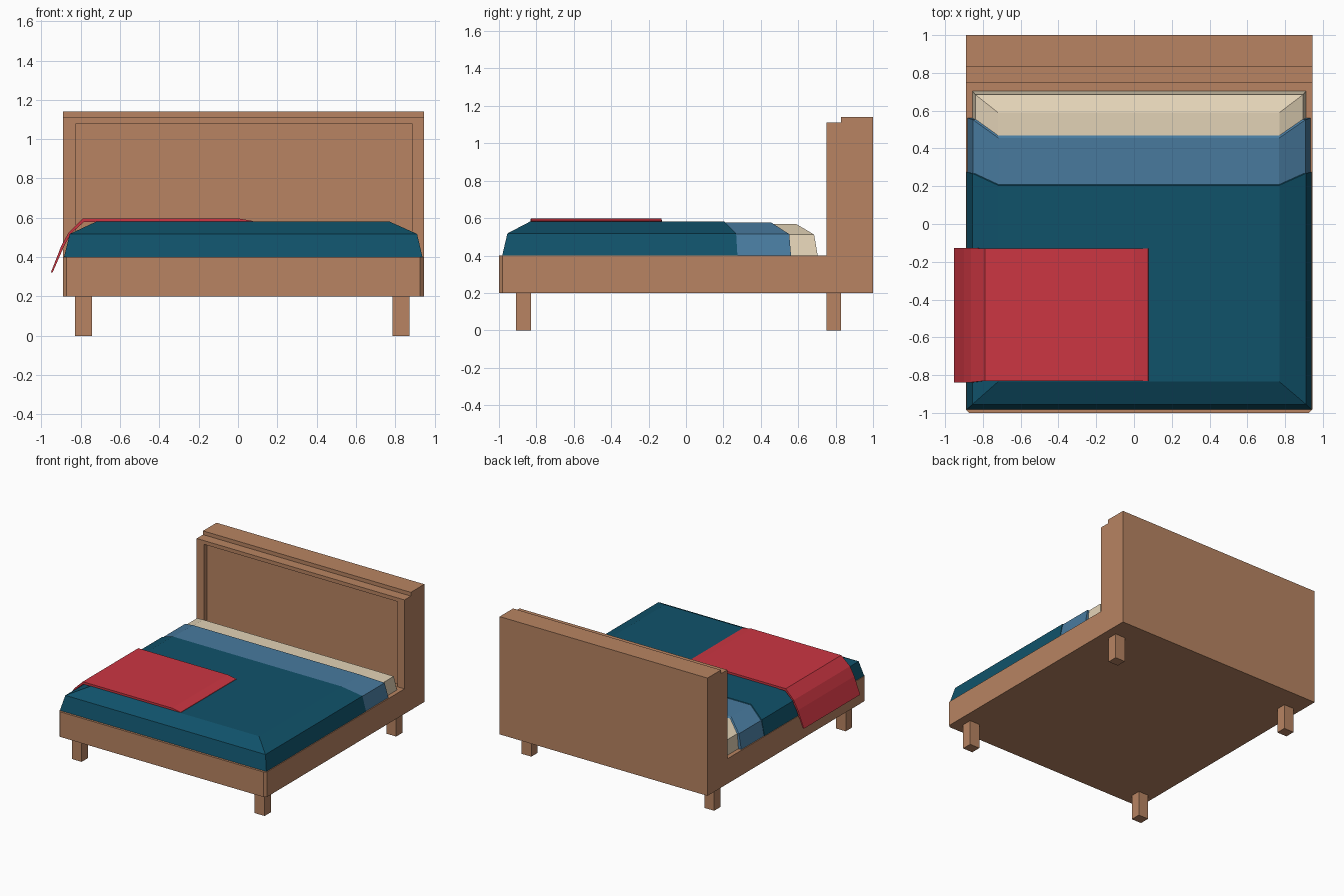
import bpy, bmesh
from mathutils import Vector

if "Cube" in bpy.data.objects:
    bpy.data.objects.remove(bpy.data.objects["Cube"])


def material(name, rgb):
    m = bpy.data.materials.new(name)
    lin = [((c / 255 + 0.055) / 1.055) ** 2.4 for c in rgb]
    m.diffuse_color = (*lin, 1)
    m.use_nodes = True
    m.node_tree.nodes["Principled BSDF"].inputs["Base Color"].default_value = m.diffuse_color
    return m


WOOD = material("warm wood", (184, 132, 98))
TEAL = material("dark teal", (16, 82, 106))
BLUE = material("soft blue", (72, 122, 158))
CREAM = material("cream", (226, 210, 182))
RED = material("red", (204, 54, 66))


def finish(bm, name, mat):
    bmesh.ops.recalc_face_normals(bm, faces=bm.faces[:])
    me = bpy.data.meshes.new(name)
    bm.to_mesh(me)
    bm.free()
    me.materials.append(mat)
    ob = bpy.data.objects.new(name, me)
    bpy.context.collection.objects.link(ob)
    return ob


def loft(name, rings, mat):
    """Closed solid through rectangles (z, x0, x1, y0, y1)."""
    bm = bmesh.new()
    loops = [[bm.verts.new((x, y, z)) for x, y in ((x0, y0), (x1, y0), (x1, y1), (x0, y1))]
             for z, x0, x1, y0, y1 in rings]
    for a, b in zip(loops, loops[1:]):
        for i in range(4):
            j = (i + 1) % 4
            bm.faces.new((a[i], a[j], b[j], b[i]))
    bm.faces.new(loops[0])
    bm.faces.new(loops[-1])
    return finish(bm, name, mat)


def box(name, x0, x1, y0, y1, z0, z1, mat):
    return loft(name, [(z0, x0, x1, y0, y1), (z1, x0, x1, y0, y1)], mat)


def extruded(points, vec):
    """bmesh prism from a closed outline."""
    bm = bmesh.new()
    face = bm.faces.new([bm.verts.new(p) for p in points])
    geo = bmesh.ops.extrude_face_region(bm, geom=[face])["geom"]
    verts = [g for g in geo if isinstance(g, bmesh.types.BMVert)]
    bmesh.ops.translate(bm, verts=verts, vec=Vector(vec))
    return bm


# Bed frame: base and stepped headboard in one side profile
X0, X1 = -0.89, 0.945
side = [(-1, .2), (1, .2), (1, 1.14), (.83, 1.14), (.83, 1.11), (.75, 1.11), (.75, .4), (-1, .4)]
bm = extruded([(X0, y, z) for y, z in side], (X1 - X0, 0, 0))
corners = [e for e in bm.edges if all(v.co.y < -.99 for v in e.verts)
           and abs(e.verts[0].co.z - e.verts[1].co.z) > .1]
bmesh.ops.bevel(bm, geom=corners, offset=.018, segments=1, affect='EDGES')
frame = finish(bm, "bed_frame", WOOD)

# Recessed headboard panel
cutter = box("panel_cutter", -.825, .885, .70, .785, .402, 1.08, WOOD)
cutter.hide_render = True
cut = frame.modifiers.new("panel recess", 'BOOLEAN')
cut.operation, cut.object, cut.solver = 'DIFFERENCE', cutter, 'EXACT'
bpy.context.view_layer.objects.active = frame
bpy.ops.object.modifier_apply(modifier=cut.name)
bpy.data.objects.remove(cutter)

# Legs
for sx, xa in (("left", -.83), ("right", .785)):
    for sy, ya in (("front", -.91), ("back", .75)):
        box(f"{sy}_{sx}_leg", xa, xa + .087, ya, ya + .08, 0, .2, WOOD)

# Mattress, folded sheet and blanket as nested bevelled slabs
loft("mattress", [(.395, -.857, .912, -.94, .705), (.512, -.84, .895, -.92, .685),
                  (.568, -.72, .77, -.8, .59)], CREAM)
loft("sheet", [(.397, -.883, .936, 0, .562), (.514, -.853, .908, 0, .552),
               (.577, -.717, .768, 0, .455)], BLUE)
loft("blanket", [(.398, -.886, .939, -.983, .275), (.518, -.856, .911, -.955, .268),
                 (.581, -.72, .77, -.835, .205)], TEAL)

# Throw hanging over the left side
throw = [(.078, .577), (.075, .584), (0, .597), (-.79, .597), (-.862, .525), (-.9, .455),
         (-.952, .322), (-.943, .322), (-.885, .455), (-.85, .52), (-.785, .578)]
bm = extruded([(x, -.83, z) for x, z in throw], (0, .7, 0))
for v in bm.verts:  # hanging end flares slightly
    if v.co.x < -.8:
        v.co.y += -.008 if v.co.y < -.5 else .003
finish(bm, "throw", RED)
